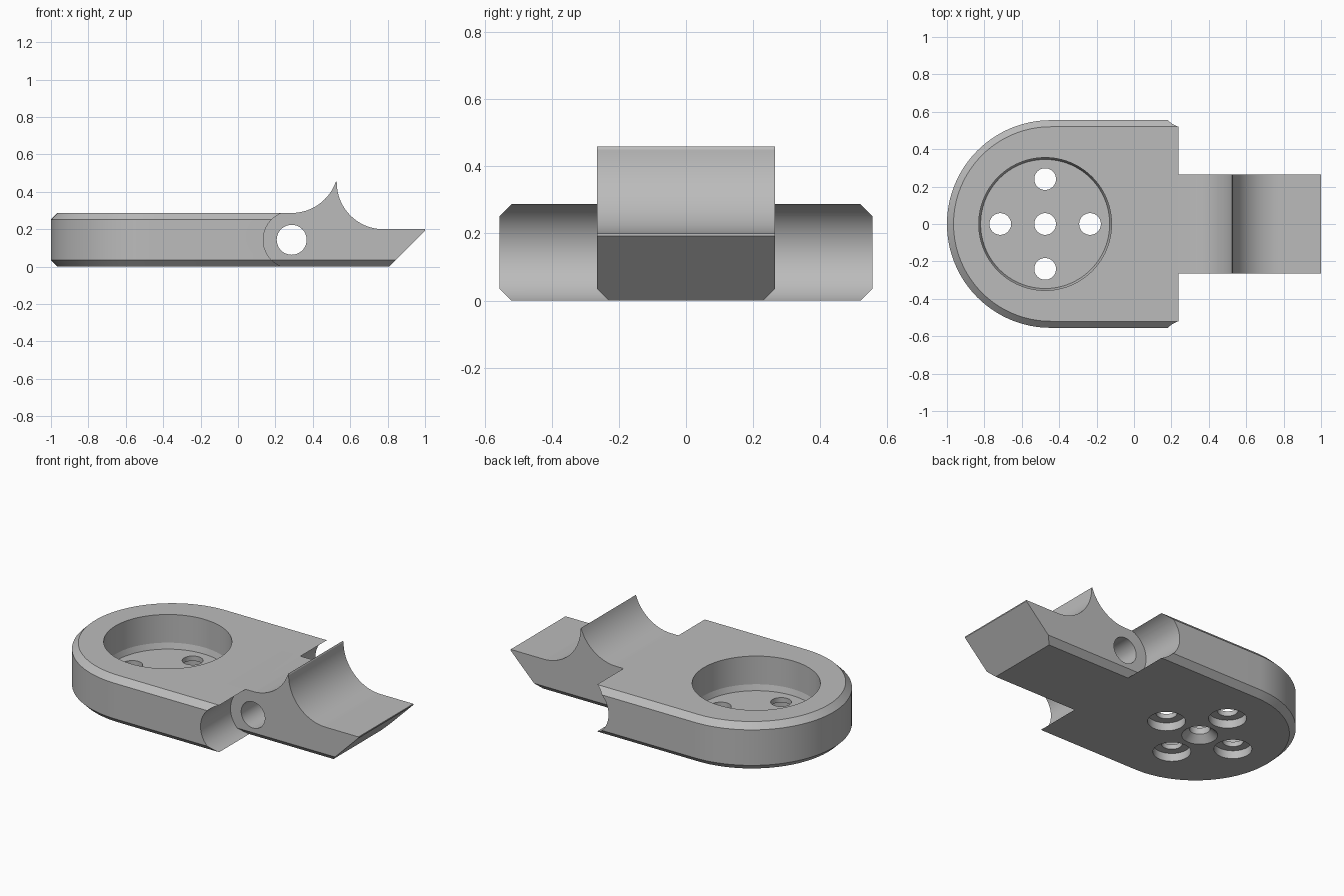
import bpy, bmesh
from math import sin, cos, pi, radians, sqrt
from mathutils import Matrix

cube = bpy.data.objects.get("Cube")
if cube:
    bpy.data.objects.remove(cube, do_unlink=True)

# Main sizes
HEIGHT = 0.287
MID = HEIGHT / 2
CHAMFER = 0.035
PLATE_R = 0.555
ARM_HALF = 0.265
PIVOT_X = 0.287
POCKET_X = -0.475
BOLT_PITCH = 0.24

grey = bpy.data.materials.new("plain_grey")
grey.use_nodes = True
grey.diffuse_color = (0.5, 0.5, 0.5, 1)
grey.node_tree.nodes["Principled BSDF"].inputs["Base Color"].default_value = (0.5, 0.5, 0.5, 1)


def make_object(name, bm):
    bmesh.ops.recalc_face_normals(bm, faces=bm.faces)
    mesh = bpy.data.meshes.new(name)
    bm.to_mesh(mesh)
    bm.free()
    mesh.materials.append(grey)
    obj = bpy.data.objects.new(name, mesh)
    bpy.context.collection.objects.link(obj)
    return obj


def loft(rings):
    """Closed solid through matching rings of points."""
    bm = bmesh.new()
    loops = [[bm.verts.new(p) for p in ring] for ring in rings]
    n = len(loops[0])
    for a, b in zip(loops, loops[1:]):
        for i in range(n):
            j = (i + 1) % n
            bm.faces.new((a[i], a[j], b[j], b[i]))
    bm.faces.new(loops[0])
    bm.faces.new(loops[-1])
    return bm


def lathe(name, profile, x, y, segments):
    """Solid turned about a vertical axis from (radius, z) pairs."""
    angles = [2 * pi * i / segments for i in range(segments)]
    return make_object(name, loft([[(x + r * cos(a), y + r * sin(a), z) for a in angles]
                                   for r, z in profile]))


def cross_rod(name, radius, segments):
    """Cylinder along y through the pivot."""
    bm = bmesh.new()
    bmesh.ops.create_cone(bm, cap_ends=True, segments=segments, radius1=radius,
                          radius2=radius, depth=1.6)
    bmesh.ops.transform(bm, verts=bm.verts, matrix=Matrix.Translation((PIVOT_X, 0, MID))
                        @ Matrix.Rotation(pi / 2, 4, 'X'))
    return make_object(name, bm)


def cut(obj, cutters):
    bpy.context.view_layer.objects.active = obj
    for cutter in cutters:
        cutter.hide_render = True
        mod = obj.modifiers.new("cut", 'BOOLEAN')
        mod.operation = 'DIFFERENCE'
        mod.solver = 'EXACT'
        mod.object = cutter
        bpy.ops.object.modifier_apply(modifier=mod.name)
        bpy.data.objects.remove(cutter, do_unlink=True)


def arc(cx, cz, r, start, end, steps=24):
    return [(cx + r * cos(start + (end - start) * i / steps),
             cz + r * sin(start + (end - start) * i / steps)) for i in range(steps + 1)]


# Round-ended plate with chamfered rims
def plate_ring(r, z):
    points = arc(PLATE_R - 1, 0, r, pi / 2, 3 * pi / 2, 64)
    return [(x, y, z) for x, y in points + [(PIVOT_X, -r), (PIVOT_X, r)]]


inner = PLATE_R - CHAMFER
plate = make_object("plate", loft([plate_ring(inner, 0), plate_ring(PLATE_R, CHAMFER),
                                   plate_ring(PLATE_R, HEIGHT - CHAMFER),
                                   plate_ring(inner, HEIGHT)]))

# Pocket, bolt holes, countersunk centre hole and hinge scoop
cutters = [lathe("pocket_cutter", [(0.345, 0.08), (0.355, 0.115), (0.355, 0.4)],
                 POCKET_X, 0, 96)]
for k in range(4):
    a = k * pi / 2
    cutters.append(lathe("bolt_cutter",
                         [(0.105, -0.1), (0.105, 0.05), (0.058, 0.05), (0.058, 0.2)],
                         POCKET_X + BOLT_PITCH * cos(a), BOLT_PITCH * sin(a), 48))
cutters.append(lathe("countersink_cutter", [(0.142, -0.04), (0.058, 0.04), (0.058, 0.2)],
                     POCKET_X, 0, 48))
cutters.append(cross_rod("scoop_cutter", 0.152, 96))
cut(plate, cutters)

# Arm: two hollow curves meeting in a ridge, then a flat tip undercut at 45 degrees
R = 0.25
ridge_x, ridge_z = 0.525, 0.458
rise_end = -sqrt(1) * (pi / 2 - 1.25)
profile = [(0.1, 0), (0.1, HEIGHT)]
profile += arc(PIVOT_X, HEIGHT + R, R, -pi / 2, rise_end)
profile += arc(0.778, 0.2 + R, R, pi, 3 * pi / 2)
profile += [(1, 0.2), (1, 0.193), (0.807, 0)]
bm = loft([[(x, y, z) for x, z in profile] for y in (-ARM_HALF, ARM_HALF)])
lower = [e for e in bm.edges if all(v.co.z < 0.001 for v in e.verts)
         and abs(e.verts[0].co.y - e.verts[1].co.y) < 0.001]
bmesh.ops.bevel(bm, geom=lower, offset=CHAMFER, offset_type='OFFSET', segments=1,
                affect='EDGES')
arm = make_object("arm", bm)
cut(arm, [cross_rod("pivot_cutter", 0.08, 64)])

# Smooth curves, sharp edges
bpy.ops.object.select_all(action='DESELECT')
for obj in (plate, arm):
    obj.select_set(True)
    bpy.context.view_layer.objects.active = obj
bpy.ops.object.shade_smooth_by_angle(angle=radians(14))
